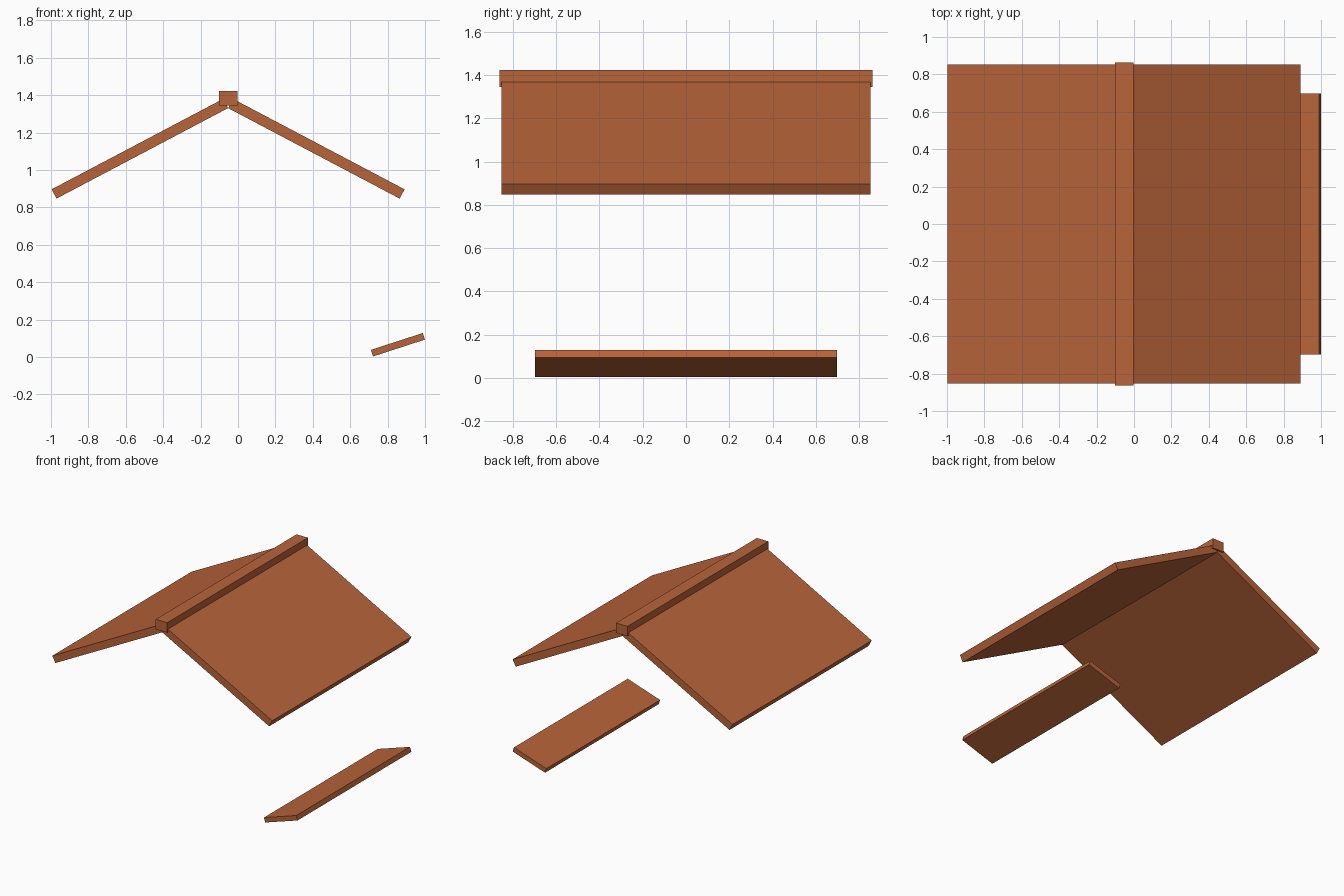
import bpy
from math import radians, cos, sin
from mathutils import Vector

cube = bpy.data.objects.get("Cube")
if cube:
    bpy.data.objects.remove(cube, do_unlink=True)

wood = bpy.data.materials.new("warm brown wood")
wood.use_nodes = True
colour = (0.48, 0.127, 0.041, 1)
wood.diffuse_color = colour
wood.node_tree.nodes["Principled BSDF"].inputs["Base Color"].default_value = colour


def board(name, centre, size, tilt=0):
    """Box board running along y, tilted about y (positive raises its +x edge)."""
    bpy.ops.mesh.primitive_cube_add(size=1, location=centre, rotation=(0, -tilt, 0))
    obj = bpy.context.object
    obj.name = name
    obj.scale = size
    bpy.ops.object.transform_apply(location=False, rotation=True, scale=True)
    obj.data.materials.append(wood)
    return obj


# Roof slopes, meeting along their lower edges under the ridge
ridge_x, ridge_z = -0.053, 1.331
pitch, slope, thick = radians(27.8), 1.037, 0.056
for side, name in ((-1, "right_roof_panel"), (1, "left_roof_panel")):
    down = Vector((side * cos(pitch), 0, -sin(pitch)))
    out = Vector((side * sin(pitch), 0, cos(pitch)))
    centre = Vector((ridge_x, 0, ridge_z)) + down * slope / 2 + out * thick / 2
    board(name, centre, (slope, 1.706, thick), -side * pitch)

# Cap beam along the ridge
board("ridge_cap", (ridge_x, 0, 1.384), (0.098, 1.726, 0.077))

# Tilted plank beside the roof, at ground level
board("side_plank", (0.855, 0, 0.066), (0.292, 1.394, 0.037), radians(18))
